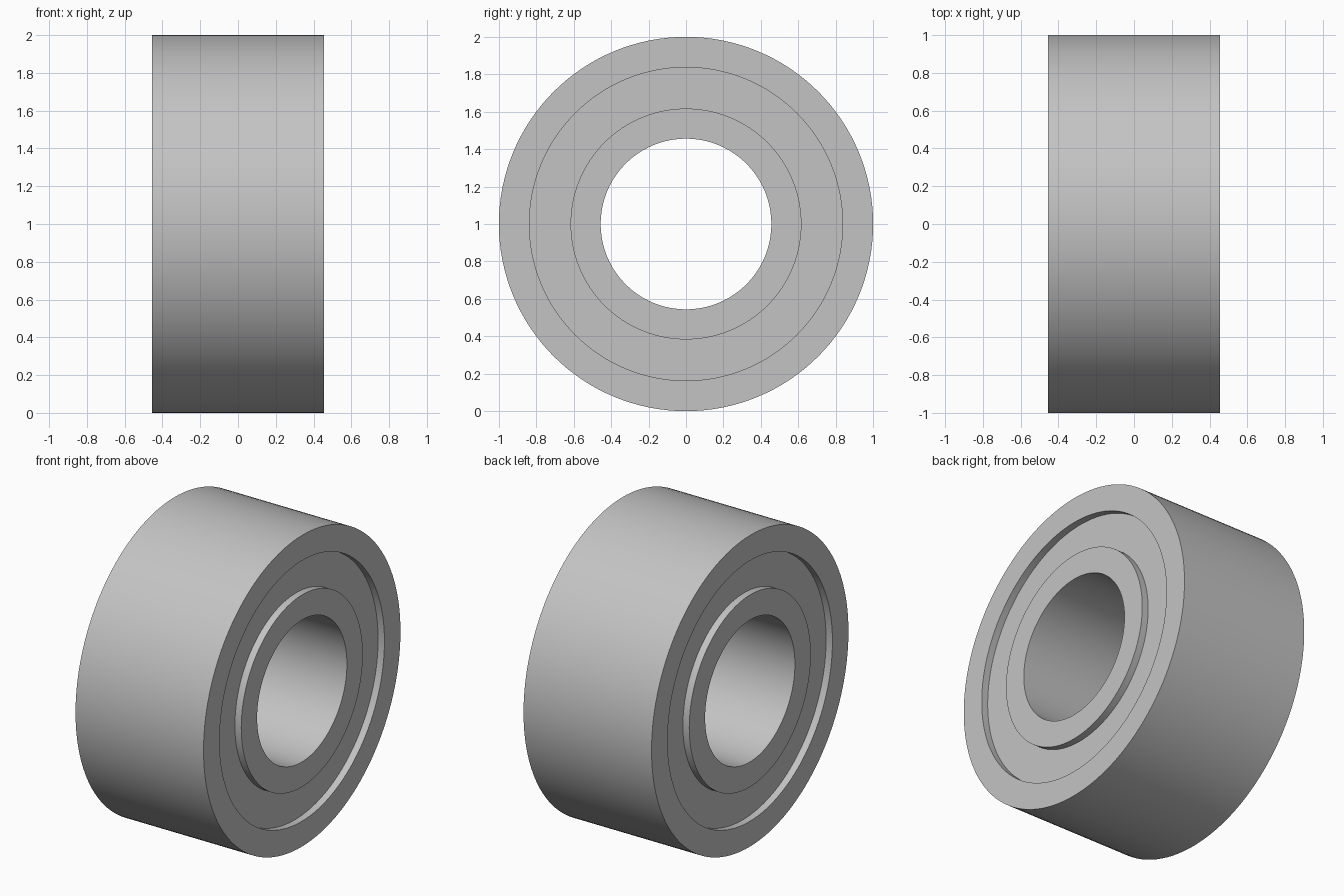
import bpy
import bmesh
import math

old = bpy.data.objects.get("Cube")
if old:
    bpy.data.objects.remove(old, do_unlink=True)

# One plain steel grey
steel = bpy.data.materials.new("steel_grey")
steel.use_nodes = True
grey = (0.55, 0.55, 0.55, 1.0)
steel.diffuse_color = grey
steel.node_tree.nodes["Principled BSDF"].inputs["Base Color"].default_value = grey

SEGMENTS = 128
HALF_WIDTH = 0.455
RECESS = 0.045


def make_ring(name, inner, outer, half):
    """Rectangular section swept around the x axis, centred at z = 1."""
    bm = bmesh.new()
    section = [(-half, inner), (half, inner), (half, outer), (-half, outer)]
    loops = []
    for i in range(SEGMENTS):
        a = 2 * math.pi * i / SEGMENTS
        loops.append([bm.verts.new((x, r * math.cos(a), 1 + r * math.sin(a)))
                      for x, r in section])
    for i in range(SEGMENTS):
        a, b = loops[i], loops[(i + 1) % SEGMENTS]
        for j in range(4):
            k = (j + 1) % 4
            bm.faces.new((a[j], a[k], b[k], b[j]))
    bmesh.ops.recalc_face_normals(bm, faces=bm.faces)
    mesh = bpy.data.meshes.new(name)
    bm.to_mesh(mesh)
    bm.free()
    mesh.materials.append(steel)
    obj = bpy.data.objects.new(name, mesh)
    bpy.context.collection.objects.link(obj)
    bpy.ops.object.select_all(action="DESELECT")
    obj.select_set(True)
    bpy.context.view_layer.objects.active = obj
    bpy.ops.object.shade_smooth_by_angle(angle=math.radians(30))
    return obj


# Outer race, inner race and the recessed shield between them
make_ring("outer_race", 0.837, 1.0, HALF_WIDTH)
make_ring("inner_race", 0.456, 0.617, HALF_WIDTH)
make_ring("shield", 0.617, 0.837, HALF_WIDTH - RECESS)
